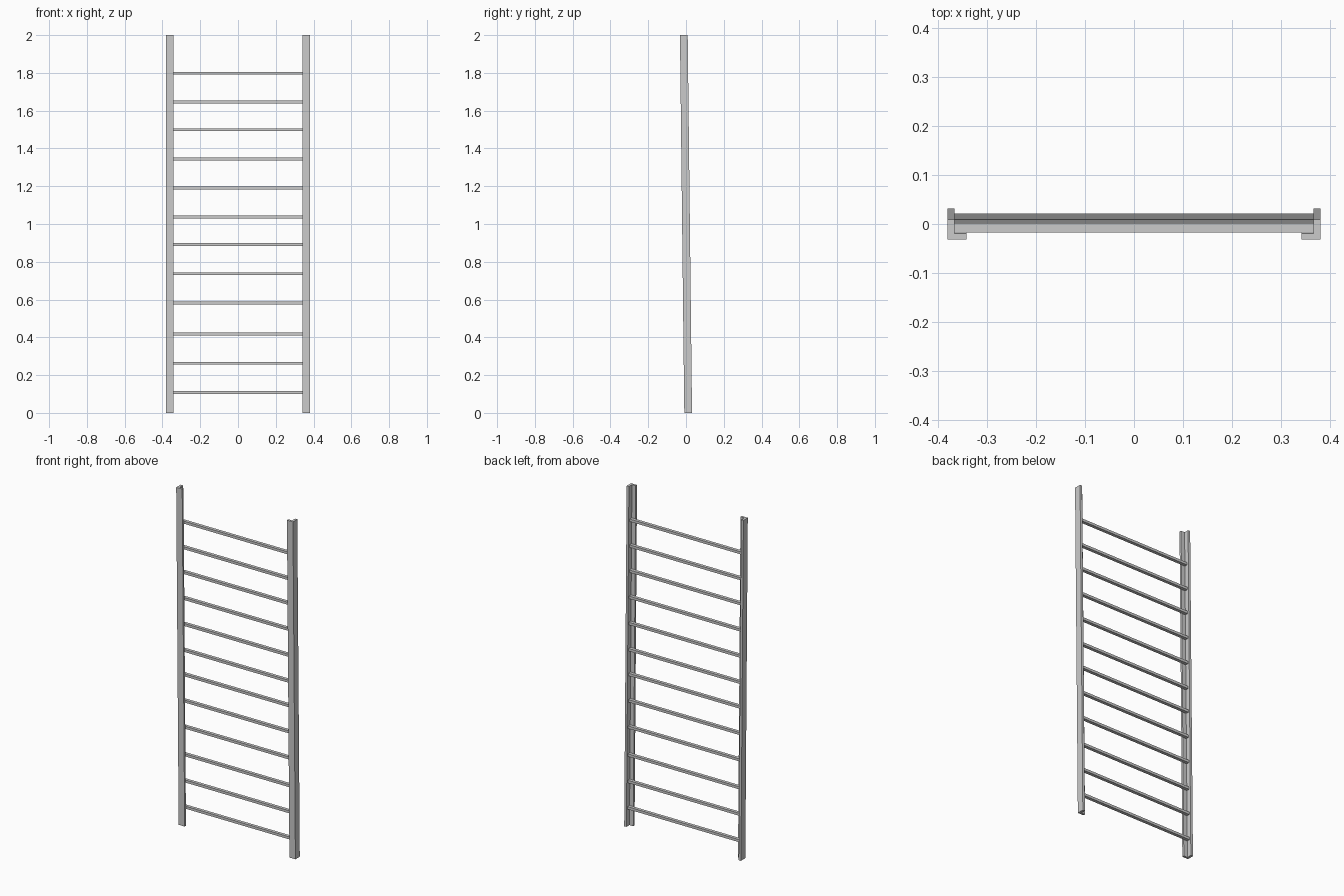
import bpy, bmesh

if "Cube" in bpy.data.objects:
    bpy.data.objects.remove(bpy.data.objects["Cube"])

HEIGHT = 2.0
HALF_W = 0.381          # outer half width
HALF_D = 0.032          # overall half depth including the lean
DEPTH = 0.041           # rail depth
LEAN = 2 * HALF_D - DEPTH
FLANGE_T = 0.0125       # front flange thickness
WEB_T = 0.0145          # outer web thickness
FLANGE_W = 0.039        # front flange width


def front_y(z):
    """Front face of the leaning rails at height z."""
    return -HALF_D + LEAN * (HEIGHT - z) / HEIGHT


def make_object(name, bm):
    bmesh.ops.recalc_face_normals(bm, faces=bm.faces)
    mesh = bpy.data.meshes.new(name)
    bm.to_mesh(mesh)
    bm.free()
    obj = bpy.data.objects.new(name, mesh)
    bpy.context.collection.objects.link(obj)
    return obj


# Side rails: L-shaped angle profile, leaning back slightly with level ends
def side_rail(name, side):
    outer, web, inner = HALF_W, HALF_W - WEB_T, HALF_W - FLANGE_W
    profile = [(inner, 0), (outer, 0), (outer, DEPTH),
               (web, DEPTH), (web, FLANGE_T), (inner, FLANGE_T)]
    bm = bmesh.new()
    base = bm.faces.new([bm.verts.new((side * x, front_y(0) + y, 0))
                         for x, y in profile])
    top = bmesh.ops.extrude_face_region(bm, geom=[base])
    verts = [g for g in top["geom"] if isinstance(g, bmesh.types.BMVert)]
    bmesh.ops.translate(bm, verts=verts, vec=(0, -LEAN, HEIGHT))
    make_object(name, bm)


side_rail("left_rail", -1)
side_rail("right_rail", 1)

# Rungs: slim bars behind the front flanges, spanning between the webs
RUNG_D, RUNG_H = 0.019, 0.015
RUNG_LEVELS = [0.108, 0.263, 0.418, 0.582, 0.737, 0.892,
               1.037, 1.191, 1.345, 1.499, 1.646, 1.798]

for i, z in enumerate(RUNG_LEVELS, 1):
    bm = bmesh.new()
    bmesh.ops.create_cube(bm, size=1)
    bmesh.ops.scale(bm, verts=bm.verts,
                    vec=(2 * (HALF_W - WEB_T), RUNG_D, RUNG_H))
    rung = make_object(f"rung_{i:02d}", bm)
    rung.location = (0, front_y(z) + FLANGE_T + RUNG_D / 2, z)
